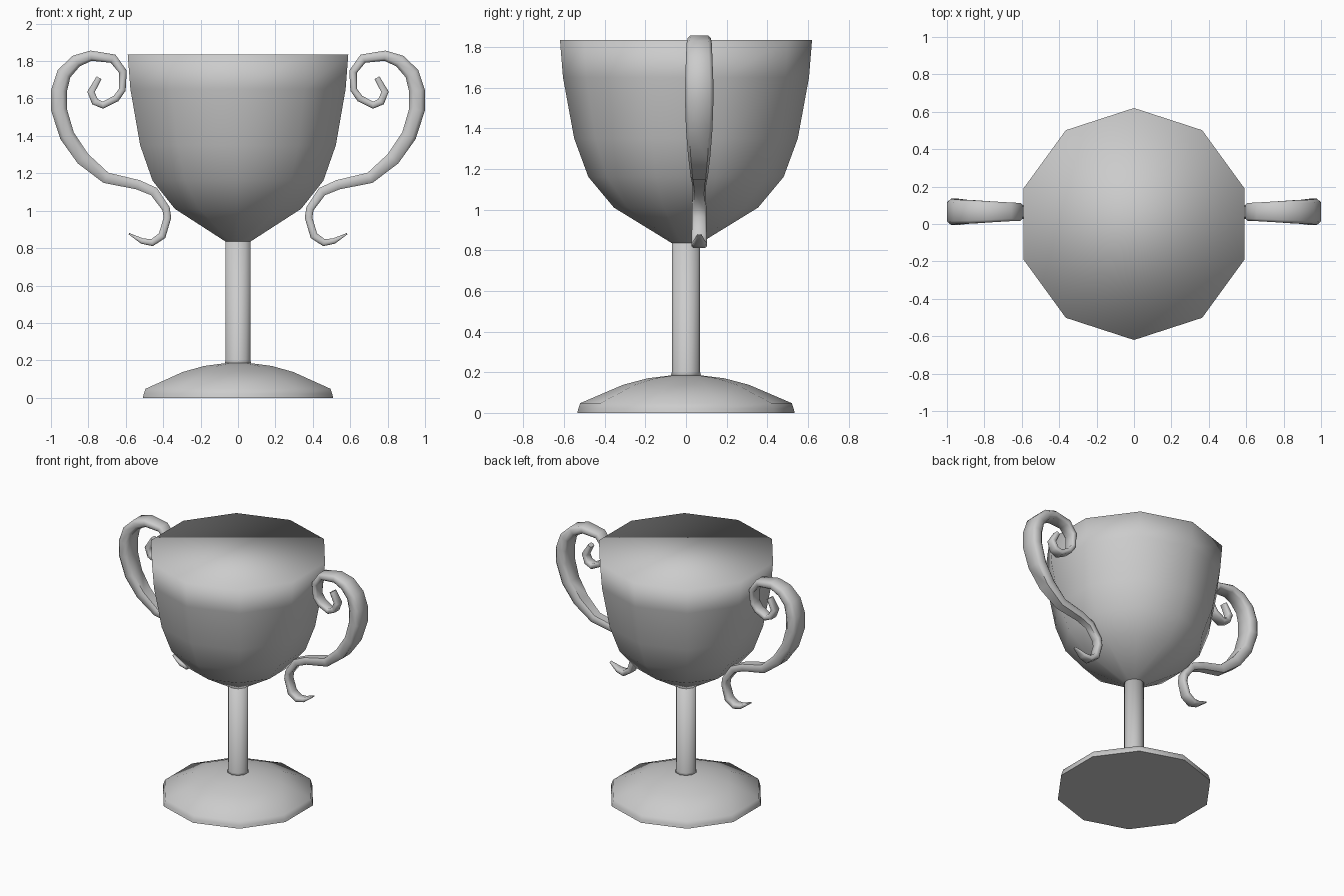
import bpy, bmesh
from math import sin, cos, pi
from mathutils import Vector

if "Cube" in bpy.data.objects:
    bpy.data.objects.remove(bpy.data.objects["Cube"])

SIDES = 10


def finish(name, bm, smooth_all=True):
    bmesh.ops.recalc_face_normals(bm, faces=bm.faces)
    for f in bm.faces:
        f.smooth = True
    me = bpy.data.meshes.new(name)
    bm.to_mesh(me)
    bm.free()
    ob = bpy.data.objects.new(name, me)
    bpy.context.collection.objects.link(ob)
    return ob


def skin(bm, rings):
    """Join equal-sized vertex rings with quads and cap both ends."""
    n = len(rings[0])
    for a, b in zip(rings, rings[1:]):
        for i in range(n):
            j = (i + 1) % n
            bm.faces.new((a[i], a[j], b[j], b[i]))
    bm.faces.new(rings[0])
    bm.faces.new(rings[-1])


def lathe(name, profile):
    """Ten-sided turned solid with a corner pointing along +y."""
    bm = bmesh.new()
    rings = []
    for r, z in profile:
        angs = [pi / 2 + 2 * pi * i / SIDES for i in range(SIDES)]
        rings.append([bm.verts.new((r * cos(a), r * sin(a), z)) for a in angs])
    skin(bm, rings)
    return finish(name, bm)


# foot, stem and solid-topped bowl
lathe("foot", [(0.535, 0), (0.53, 0.02), (0.52, 0.048), (0.31, 0.138),
               (0.19, 0.17), (0.07, 0.185)])
lathe("stem", [(0.075, 0.18), (0.07, 0.2), (0.07, 0.845)])
lathe("bowl", [(0.07, 0.835), (0.355, 1.01), (0.48, 1.16), (0.55, 1.35),
               (0.605, 1.65), (0.62, 1.835)])

# scroll handle: x, z, thickness, width along y
PATH = [
    (.743, 1.711, .03, .05), (.786, 1.635, .04, .06), (.765, 1.583, .04, .07),
    (.722, 1.564, .038, .08), (.652, 1.60, .038, .085), (.618, 1.647, .036, .09),
    (.615, 1.743, .042, .095), (.668, 1.813, .05, .10), (.786, 1.829, .055, .115),
    (.865, 1.800, .068, .125), (.93, 1.733, .078, .13), (.957, 1.642, .084, .138),
    (.957, 1.54, .084, .14), (.914, 1.401, .08, .13), (.829, 1.278, .075, .11),
    (.706, 1.176, .06, .085), (.535, 1.139, .052, .07), (.449, 1.102, .05, .065),
    (.385, 1.011, .042, .07), (.377, .963, .04, .07), (.406, .866, .042, .075),
    (.46, .829, .038, .075), (.513, .838, .03, .06), (.583, .877, .008, .02),
]
# chamfered-rectangle cross-section in (thickness, width) half units
SECTION = [(1, .75), (.5, 1), (-.5, 1), (-1, .75), (-1, -.75), (-.5, -1), (.5, -1), (1, -.75)]
Y_MID = 0.065

bm = bmesh.new()
pts = [Vector((x, 0, z)) for x, z, _, _ in PATH]
rings = []
for i, (x, z, t, w) in enumerate(PATH):
    before = (pts[i] - pts[max(i - 1, 0)]).normalized()
    after = (pts[min(i + 1, len(pts) - 1)] - pts[i]).normalized()
    d = (before + after).normalized()
    side = Vector((-d.z, 0, d.x))
    rings.append([bm.verts.new(pts[i] + side * (u * t / 2) + Vector((0, Y_MID + v * w / 2, 0)))
                  for u, v in SECTION])
skin(bm, rings)
handles = finish("handles", bm)
handles.modifiers.new("mirror", "MIRROR")

# keep the hard rims crisp on the handles and foot
for name in ("handles", "foot"):
    bpy.ops.object.select_all(action='DESELECT')
    ob = bpy.data.objects[name]
    ob.select_set(True)
    bpy.context.view_layer.objects.active = ob
    bpy.ops.object.shade_smooth_by_angle(angle=pi / 3.5)
